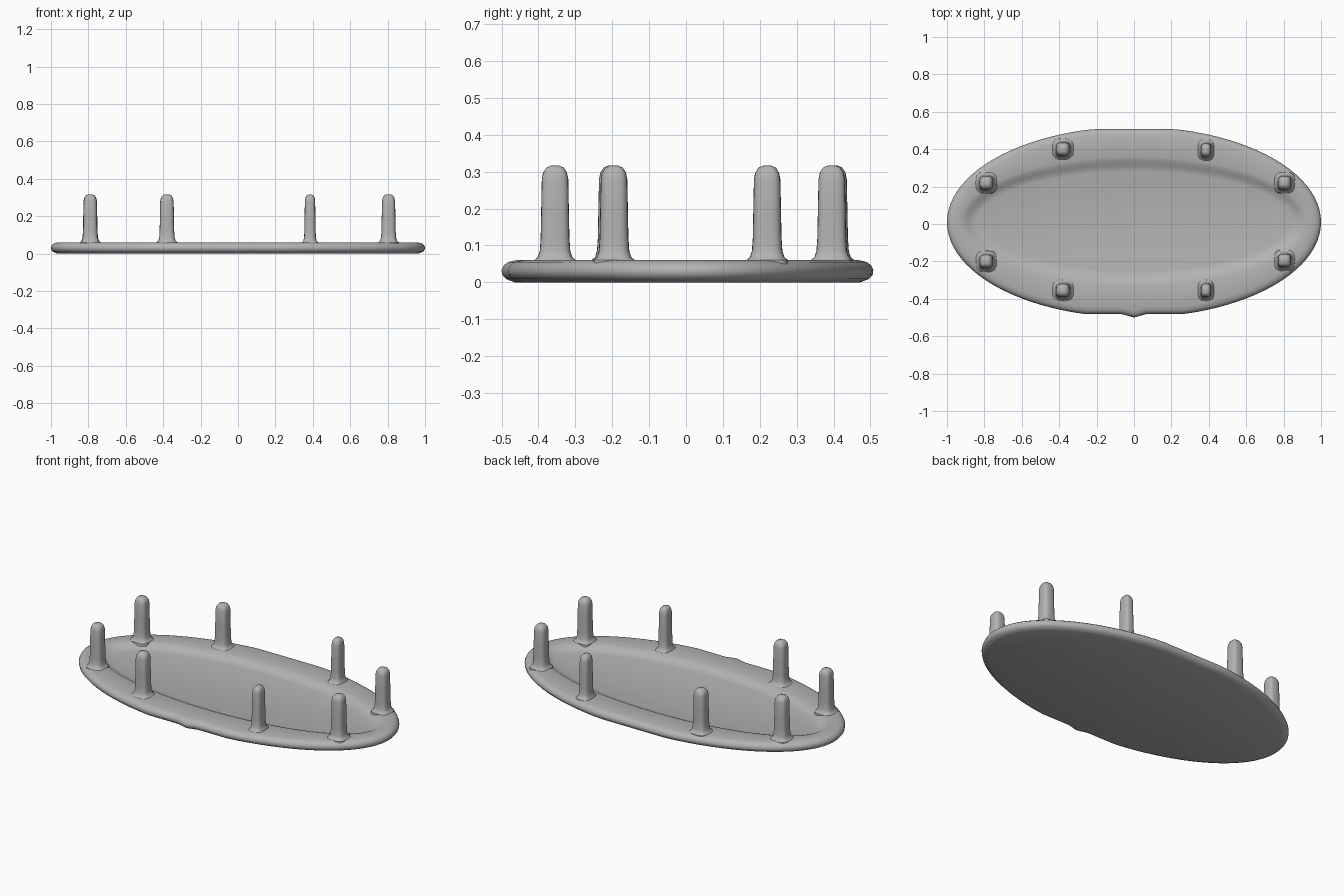
import bpy, bmesh, math

if "Cube" in bpy.data.objects:
    bpy.data.objects.remove(bpy.data.objects["Cube"])

grey = bpy.data.materials.new("stone grey")
grey.diffuse_color = (0.45, 0.45, 0.45, 1)
grey.use_nodes = True
grey.node_tree.nodes["Principled BSDF"].inputs["Base Color"].default_value = grey.diffuse_color


def loft(name, rings):
    """Skin a stack of equal-length point rings and cap both ends."""
    bm = bmesh.new()
    loops = [[bm.verts.new(p) for p in r] for r in rings]
    n = len(loops[0])
    for a, b in zip(loops, loops[1:]):
        for i in range(n):
            j = (i + 1) % n
            bm.faces.new((a[i], a[j], b[j], b[i]))
    bm.faces.new(loops[0][::-1])
    bm.faces.new(loops[-1])
    me = bpy.data.meshes.new(name)
    bm.to_mesh(me)
    bm.free()
    ob = bpy.data.objects.new(name, me)
    bpy.context.collection.objects.link(ob)
    me.materials.append(grey)
    bpy.context.view_layer.objects.active = ob
    ob.select_set(True)
    bpy.ops.object.shade_smooth_by_angle(angle=math.radians(40))
    ob.select_set(False)
    return ob


def oval(rx, ry, z, cy=0.01, clip=False, n=96):
    pts = []
    for i in range(n):
        t = 2 * math.pi * i / n
        x, y = rx * math.cos(t), cy + ry * math.sin(t)
        if clip:  # flattened long sides, with a small nub at the front
            low = -0.5 if abs(x) < 0.05 else -0.482
            y = max(low + (1 - ry / 0.51) * 0.5, min(y, cy + ry - 0.012))
        pts.append((x, y, z))
    return pts


# Oval tray: rounded outer edge, broad rim, sunken floor
outer = [(0.035, 0.003), (0.012, 0.009), (0.002, 0.02), (0.0, 0.033),
         (0.006, 0.046), (0.018, 0.055), (0.04, 0.06)]
rings = [oval(1 - d, 0.51 - d, z, clip=True) for d, z in outer]
rings[0] = [(x, y, 0.0) for x, y, z in rings[0]]
inner = [(0.925, 0.345, 0.06), (0.905, 0.325, 0.055), (0.885, 0.305, 0.045),
         (0.865, 0.285, 0.036), (0.84, 0.265, 0.032)]
rings += [oval(rx, ry, z, 0.015) for rx, ry, z in inner]
loft("oval_tray", rings)


def square_ring(cx, cy, rx, ry, z, n=24):
    """Rounded-square cross-section."""
    pts = []
    for i in range(n):
        t = 2 * math.pi * i / n
        c, s = math.cos(t), math.sin(t)
        pts.append((cx + rx * math.copysign(abs(c) ** 0.65, c),
                    cy + ry * math.copysign(abs(s) ** 0.65, s), z))
    return pts


# Round-topped pegs with flared feet: scale, height
profile = [(1.5, 0.045), (1.45, 0.06), (1.2, 0.068), (1.06, 0.085), (1.0, 0.12),
           (0.96, 0.2), (0.92, 0.28), (0.82, 0.298), (0.6, 0.311), (0.3, 0.316)]
pegs = [(-0.79, 0.22, 0.039), (-0.38, 0.40, 0.039), (0.385, 0.395, 0.030), (0.805, 0.22, 0.038),
        (-0.79, -0.20, 0.038), (-0.38, -0.355, 0.039), (0.385, -0.355, 0.030), (0.805, -0.195, 0.038)]
for k, (x, y, r) in enumerate(pegs):
    loft(f"peg_{k + 1}", [square_ring(x, y, r * s, 0.039 * s, z) for s, z in profile])
